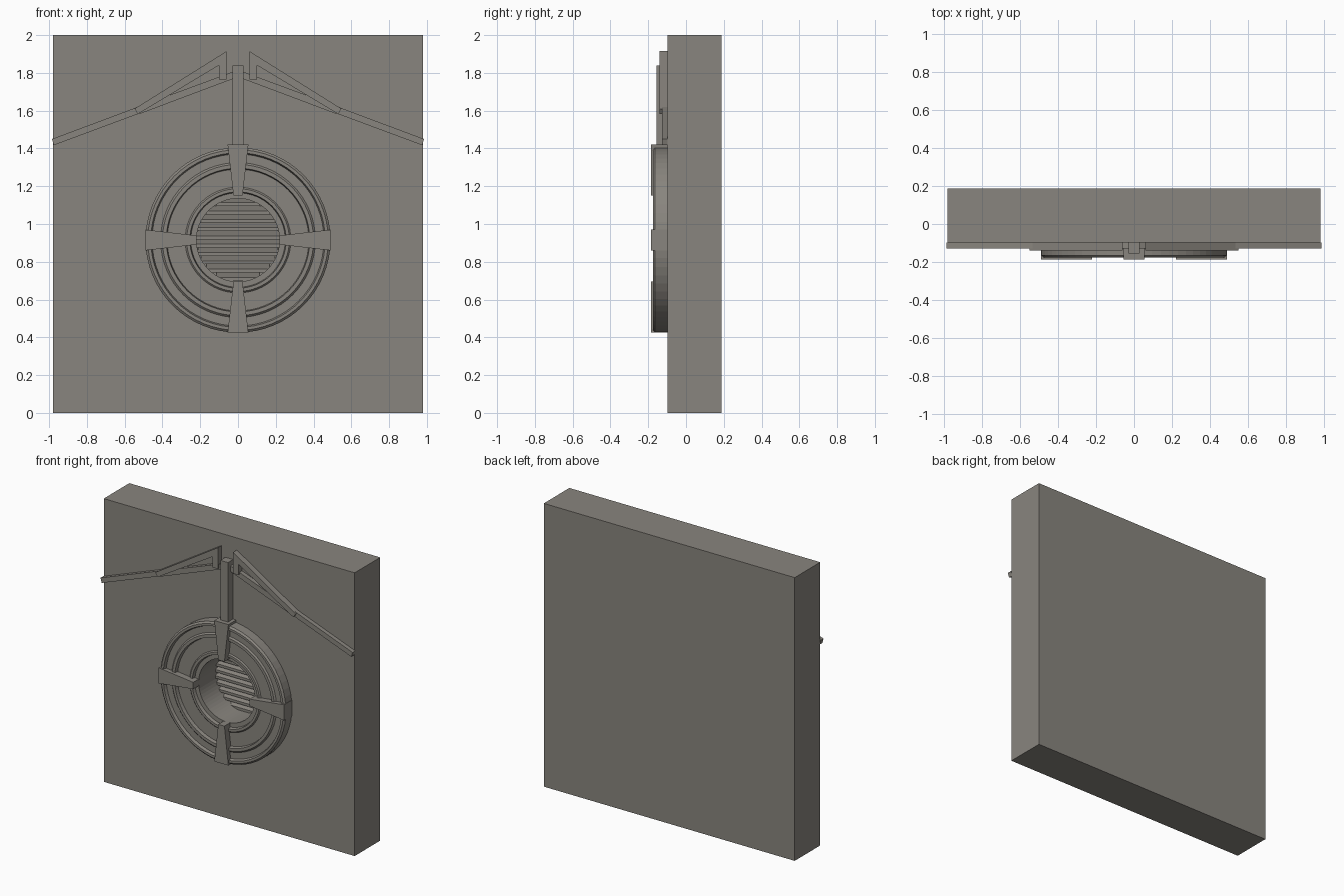
import bpy
import bmesh
import math
from mathutils import Matrix, Vector

if "Cube" in bpy.data.objects:
    bpy.data.objects.remove(bpy.data.objects["Cube"])

stone = bpy.data.materials.new("warm grey stone")
stone.use_nodes = True
stone.diffuse_color = (0.25, 0.235, 0.21, 1)
stone.node_tree.nodes["Principled BSDF"].inputs["Base Color"].default_value = stone.diffuse_color

FRONT, BACK = -0.098, 0.187      # wall faces
CZ, HOLE = 0.915, 0.22           # centre height and radius of the opening
SEG = 64


def finish(name, bm):
    bmesh.ops.recalc_face_normals(bm, faces=bm.faces)
    mesh = bpy.data.meshes.new(name)
    bm.to_mesh(mesh)
    bm.free()
    mesh.materials.append(stone)
    ob = bpy.data.objects.new(name, mesh)
    bpy.context.collection.objects.link(ob)
    return ob


def prism(name, outline, offset, matrix=None):
    """Extrude a closed outline of 3D points along an offset."""
    bm = bmesh.new()
    face = bm.faces.new([bm.verts.new(p) for p in outline])
    ext = bmesh.ops.extrude_face_region(bm, geom=[face], use_keep_orig=True)
    moved = [g for g in ext["geom"] if isinstance(g, bmesh.types.BMVert)]
    bmesh.ops.translate(bm, verts=moved, vec=offset)
    if matrix:
        bm.transform(matrix)
    return finish(name, bm)


def panel(name, xz, front, back=FRONT, matrix=None):
    """Plate standing out from the wall, drawn in x and z."""
    return prism(name, [(x, front, z) for x, z in xz], (0, back - front, 0), matrix)


def circle(radius, y):
    steps = [math.tau * i / SEG for i in range(SEG)]
    return [(radius * math.cos(a), y, CZ + radius * math.sin(a)) for a in steps]


# Wall slab with a round opening
wall = panel("wall_slab", [(-0.98, 0), (0.98, 0), (0.98, 2), (-0.98, 2)], FRONT, BACK)
cutter = prism("opening_cutter", circle(HOLE, -0.3), (0, 0.6, 0))
cutter.hide_render = True
cut = wall.modifiers.new("opening", "BOOLEAN")
cut.object = cutter
cut.solver = "EXACT"
bpy.context.view_layer.update()
solid = bpy.data.meshes.new_from_object(wall.evaluated_get(bpy.context.evaluated_depsgraph_get()))
wall.modifiers.clear()
wall.data = solid
bpy.data.objects.remove(cutter)

# Plug that closes the opening flush with the back
prism("vent_back", circle(HOLE, 0.13), (0, BACK - 0.13, 0))

# Sloping slats inside the opening
COUNT = 10
pitch = 2 * HOLE / COUNT
for i in range(COUNT):
    z = CZ - HOLE + pitch * (i + 0.5)
    half = math.sqrt(HOLE ** 2 - (abs(z - CZ) - 0.01) ** 2)
    outline = [(-half, 0.06, z - 0.018), (-half, 0.06, z),
               (-half, 0.14, z + 0.03), (-half, 0.14, z + 0.012)]
    prism(f"vent_slat_{i + 1}", outline, (2 * half, 0, 0))

# Moulded round surround, stepping down toward the opening
profile = [(HOLE, FRONT), (HOLE, -0.125), (0.25, -0.125), (0.255, -0.148),
           (0.272, -0.148), (0.28, -0.14), (0.375, -0.14), (0.38, -0.165),
           (0.4, -0.165), (0.41, -0.155), (0.455, -0.155), (0.462, -0.176),
           (0.478, -0.176), (0.49, -0.165), (0.49, FRONT)]
bm = bmesh.new()
loop = [bm.verts.new((r, y, 0)) for r, y in profile]
edges = [bm.edges.new((a, b)) for a, b in zip(loop, loop[1:] + loop[:1])]
bmesh.ops.spin(bm, geom=loop + edges, cent=(0, 0, 0), axis=(0, 1, 0),
               angle=math.tau, steps=SEG, use_merge=True)
bmesh.ops.remove_doubles(bm, verts=bm.verts, dist=0.0001)
bm.transform(Matrix.Translation((0, 0, CZ)))
finish("round_surround", bm)

# Four tapered keystones
wedge = [(-0.024, HOLE), (0.024, HOLE), (0.055, 0.49), (-0.055, 0.49)]
for i, side in enumerate(("top", "left", "bottom", "right")):
    turn = Matrix.Translation((0, 0, CZ)) @ Matrix.Rotation(i * math.pi / 2, 4, "Y")
    shape = [(x, z + 0.015) if side == "top" else (x, z) for x, z in wedge]
    panel(f"{side}_keystone", shape, -0.186, FRONT, turn)

# Upright post above the surround
panel("centre_post", [(-0.03, 1.4), (0.03, 1.4), (0.03, 1.84), (-0.03, 1.84)], -0.155)

# Mirrored gable mouldings
for side, s in (("left", 1), ("right", -1)):
    def strip(part, xz, front):
        panel(f"{side}_{part}", [(s * x, z) for x, z in xz], front)

    strip("eave_strip", [(0.975, 1.417), (0.985, 1.45), (0.53, 1.62), (0.52, 1.586)], -0.128)
    strip("lower_rake", [(0.52, 1.583), (0.545, 1.615), (0.03, 1.805), (0.03, 1.767)], -0.128)
    strip("upper_rake", [(0.53, 1.582), (0.548, 1.61), (0.06, 1.915), (0.06, 1.865)], -0.14)
    strip("gable_upright", [(0.06, 1.765), (0.1, 1.765), (0.1, 1.865), (0.06, 1.89)], -0.14)
